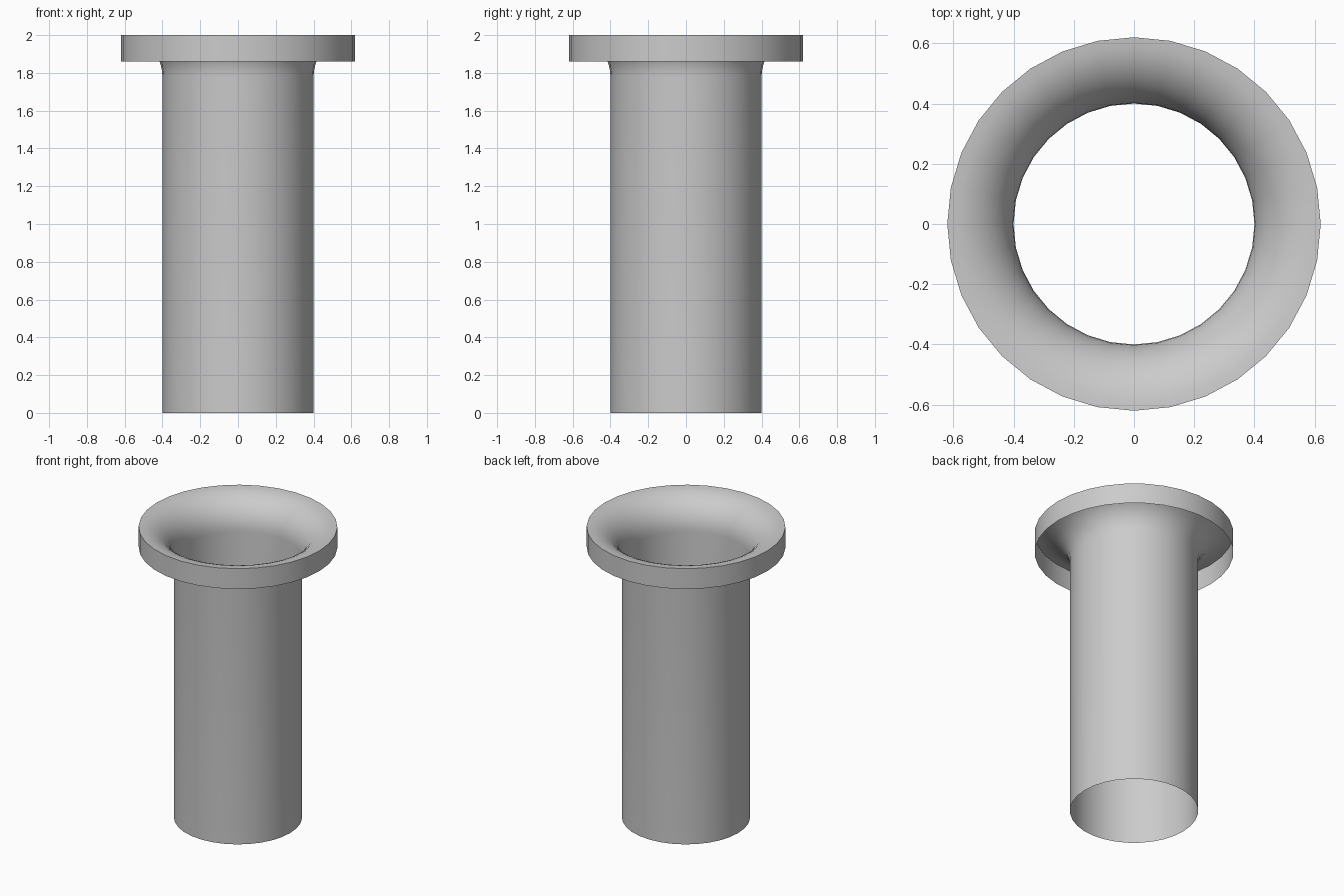
import bpy, bmesh, math

if "Cube" in bpy.data.objects:
    bpy.data.objects.remove(bpy.data.objects["Cube"])

SIDES = 32
TUBE_R, RIM_R, TOP, RIM_Z = 0.40, 0.62, 2.0, 1.86

# Profile: straight tube, quarter-round flare, then the hanging rim band
flare = RIM_R - TUBE_R
profile = [(TUBE_R, 0.0)]
steps = 10
for i in range(steps + 1):
    a = math.pi / 2 * i / steps
    profile.append((RIM_R - flare * math.cos(a), TOP - flare + flare * math.sin(a)))
profile.append((RIM_R, RIM_Z))

# Revolve the profile into a thin open shell
bm = bmesh.new()
rings = []
for r, z in profile:
    rings.append([bm.verts.new((r * math.cos(2 * math.pi * k / SIDES),
                                r * math.sin(2 * math.pi * k / SIDES), z))
                  for k in range(SIDES)])
for lo, hi in zip(rings, rings[1:]):
    for k in range(SIDES):
        n = (k + 1) % SIDES
        bm.faces.new((lo[k], hi[k], hi[n], lo[n]))

# Face the flare upward and the rim band outward
bm.normal_update()
bm.faces.ensure_lookup_table()
if bm.faces[-1].normal.dot(bm.faces[-1].calc_center_median().xy.to_3d()) < 0:
    bmesh.ops.reverse_faces(bm, faces=bm.faces[:])

mesh = bpy.data.meshes.new("flared_tube")
bm.to_mesh(mesh)
bm.free()
tube = bpy.data.objects.new("flared_tube", mesh)
bpy.context.collection.objects.link(tube)

# Smooth walls with a crisp outer rim
bpy.context.view_layer.objects.active = tube
tube.select_set(True)
bpy.ops.object.shade_smooth_by_angle(angle=math.radians(30))
